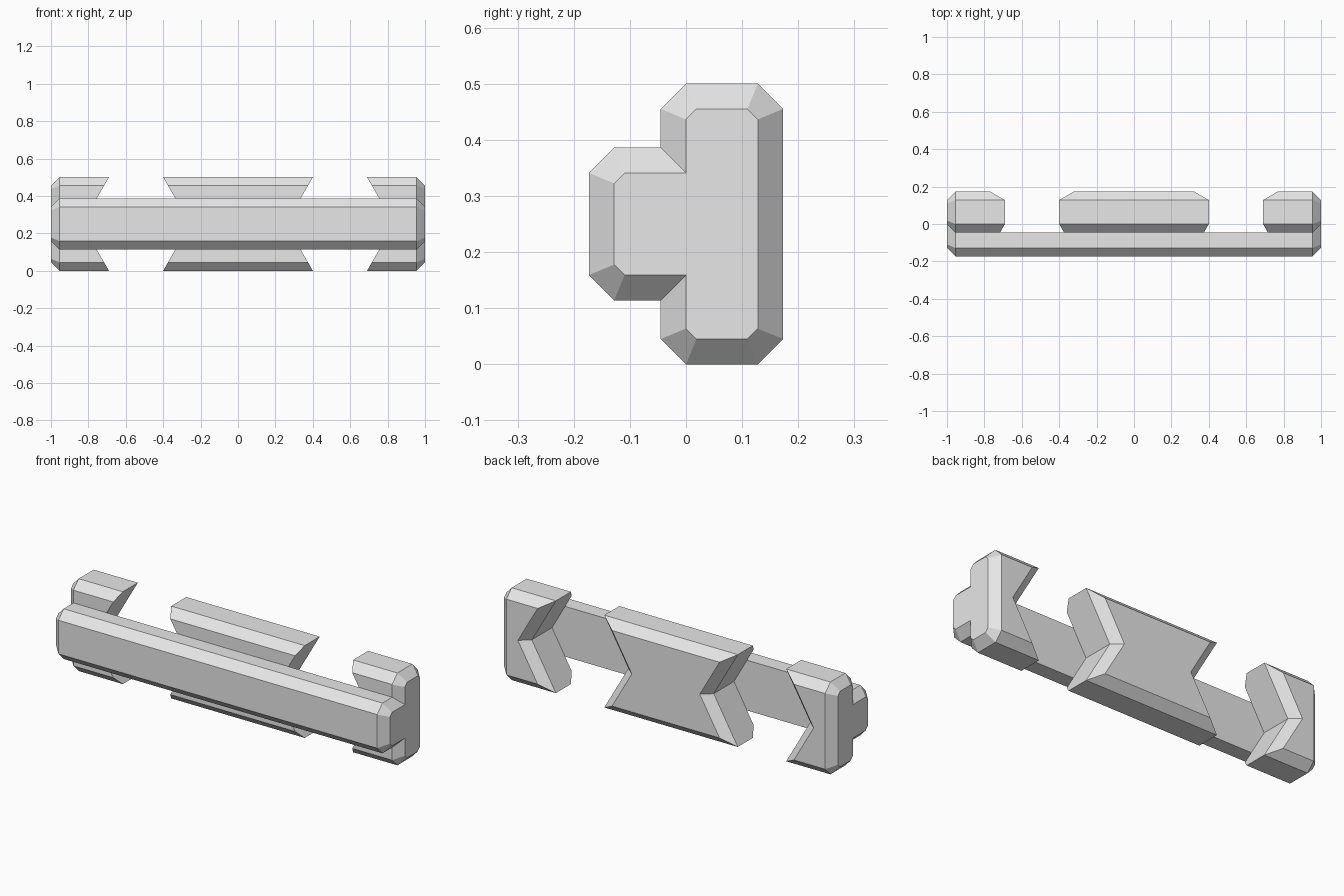
import bpy, bmesh
from math import sin, cos, radians, sqrt
from mathutils import Vector

cube = bpy.data.objects.get("Cube")
if cube:
    bpy.data.objects.remove(cube, do_unlink=True)

CH = 0.045                      # chamfer width
FRONT, BACK, MID = -0.045, 0.173, 0.25
SLANT = radians(30)

grey = bpy.data.materials.new("light_grey")
grey.use_nodes = True
grey.diffuse_color = (0.8, 0.8, 0.8, 1)
grey.node_tree.nodes["Principled BSDF"].inputs["Base Color"].default_value = grey.diffuse_color


def add_object(name, bm):
    bmesh.ops.recalc_face_normals(bm, faces=bm.faces)
    mesh = bpy.data.meshes.new(name)
    bm.to_mesh(mesh)
    bm.free()
    mesh.materials.append(grey)
    obj = bpy.data.objects.new(name, mesh)
    bpy.context.collection.objects.link(obj)
    return obj


def plane(normal, point):
    n = Vector(normal).normalized()
    return n, n.dot(Vector(point))


def chamfer(a, b):
    """Plane that takes the edge off two perpendicular planes."""
    n = a[0] + b[0]
    return n.normalized(), (a[1] + b[1] - CH) / n.length


def slice_off(bm, cut):
    n, d = cut
    geom = bm.verts[:] + bm.edges[:] + bm.faces[:]
    res = bmesh.ops.bisect_plane(bm, geom=geom, dist=1e-5, plane_co=n * d,
                                 plane_no=n, clear_outer=True)
    rim = [e for e in res["geom_cut"] if isinstance(e, bmesh.types.BMEdge)]
    if rim:
        bmesh.ops.contextual_create(bm, geom=rim)


def block(name, left, right, notched_left, notched_right):
    """Lower half carved out of a box, then mirrored upwards at mid height."""
    bm = bmesh.new()
    bmesh.ops.create_cube(bm, size=4)
    bottom = plane((0, 0, -1), (0, 0, 0))
    front = plane((0, -1, 0), (0, FRONT, 0))
    back = plane((0, 1, 0), (0, BACK, 0))
    low_edges = [chamfer(bottom, front), chamfer(bottom, back)]
    cuts = [bottom, front, back] + low_edges
    for sign, x, notched in ((-1, left, notched_left), (1, right, notched_right)):
        if notched:
            side = plane((sign * cos(SLANT), 0, sin(SLANT)), (x, 0, 0))
            cuts += [side, chamfer(side, back)]
        else:
            side = plane((sign, 0, 0), (x, 0, 0))
            cuts += [side] + [chamfer(side, p) for p in [bottom, front, back] + low_edges]
    for cut in cuts:
        slice_off(bm, cut)
    # Open the half at mid height and weld on its mirror image
    n = Vector((0, 0, 1))
    bmesh.ops.bisect_plane(bm, geom=bm.verts[:] + bm.edges[:] + bm.faces[:],
                           plane_co=n * MID, plane_no=n, clear_outer=True)
    copy = bmesh.ops.duplicate(bm, geom=bm.verts[:] + bm.edges[:] + bm.faces[:])["geom"]
    for v in copy:
        if isinstance(v, bmesh.types.BMVert):
            v.co.z = 2 * MID - v.co.z
    bmesh.ops.remove_doubles(bm, verts=bm.verts[:], dist=1e-4)
    bmesh.ops.dissolve_limit(bm, angle_limit=0.01, verts=bm.verts[:], edges=bm.edges[:])
    return add_object(name, bm)


def front_bar():
    """Chamfered bar lofted along x; its ends reach back into the end blocks."""
    def ring(x, back, inset):
        y, h = -0.173 + inset, 0.136 - inset
        leg = CH - inset * (2 - sqrt(2))
        half = [(back, h), (y + leg, h), (y, h - leg)]
        outline = half + [(py, -pz) for py, pz in reversed(half)]
        return [bm.verts.new((x, py, MID + pz)) for py, pz in outline]

    bm = bmesh.new()
    stations = [(1, 0, CH), (1 - CH, 0, 0), (0.9, 0, 0), (0.88, FRONT, 0)]
    rings = [ring(-x, b, i) for x, b, i in stations]
    rings += [ring(x, b, i) for x, b, i in reversed(stations)]
    for a, b in zip(rings, rings[1:]):
        for i in range(len(a)):
            j = (i + 1) % len(a)
            bm.faces.new((a[i], a[j], b[j], b[i]))
    bm.faces.new(rings[0])
    bm.faces.new(rings[-1])
    bmesh.ops.dissolve_limit(bm, angle_limit=0.01, verts=bm.verts[:], edges=bm.edges[:])
    return add_object("front_bar", bm)


front_bar()
block("centre_block", -0.4, 0.4, True, True)
block("left_end_block", 0.69, 1, True, False)
block("right_end_block", -1, -0.69, False, True)
